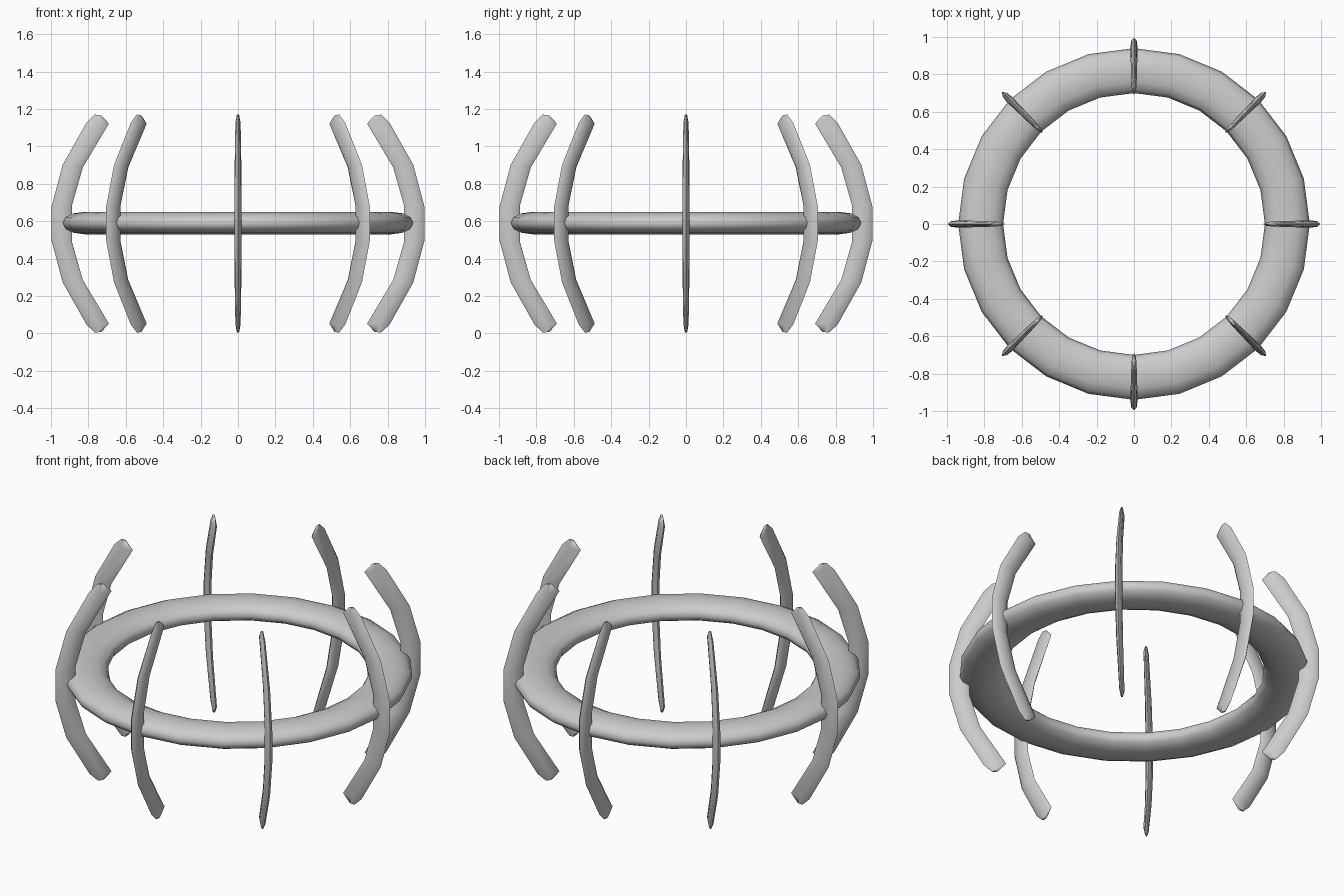
import bpy, bmesh, math
from mathutils import Vector

if "Cube" in bpy.data.objects:
    bpy.data.objects.remove(bpy.data.objects["Cube"], do_unlink=True)

grey = bpy.data.materials.new("plain_grey")
grey.use_nodes = True
colour = (0.6, 0.6, 0.6, 1)
grey.diffuse_color = colour
grey.node_tree.nodes["Principled BSDF"].inputs["Base Color"].default_value = colour

MID = 0.587  # height of the symmetry plane


def finish(ob):
    ob.data.materials.append(grey)
    bpy.ops.object.select_all(action='DESELECT')
    ob.select_set(True)
    bpy.context.view_layer.objects.active = ob
    bpy.ops.object.shade_smooth_by_angle(angle=math.radians(60))


# Flattened ring
bpy.ops.mesh.primitive_torus_add(major_segments=24, minor_segments=12,
                                 major_radius=0.82, minor_radius=0.12)
ring = bpy.context.object
ring.name = "ring"
for v in ring.data.vertices:
    v.co.z *= 0.5
ring.location.z = MID + 0.003
finish(ring)

# Rib half: outer (radius, height), inner (radius, height), half thickness
HALF = [
    ((0.997, 0.09), (0.887, 0.10), 0.020),
    ((0.937, 0.315), (0.83, 0.30), 0.018),
    ((0.81, 0.54), (0.69, 0.535), 0.014),
    ((0.765, 0.583), (0.73, 0.578), 0.006),
]


def mirror(p):
    return (p[0], -p[1])


STATIONS = [(mirror(o), mirror(i), t) for o, i, t in reversed(HALF)] + HALF


def rib_mesh(sides=8):
    bm = bmesh.new()
    loops = []
    for outer, inner, thick in STATIONS:
        o = Vector((outer[0], 0, outer[1]))
        i = Vector((inner[0], 0, inner[1]))
        loop = []
        for k in range(sides):
            a = math.tau * k / sides
            across = Vector((0, thick * math.sin(a), 0))
            loop.append(bm.verts.new((o + i) / 2 + (o - i) / 2 * math.cos(a) + across))
        loops.append(loop)
    for low, high in zip(loops, loops[1:]):
        for k in range(sides):
            n = (k + 1) % sides
            bm.faces.new((low[k], low[n], high[n], high[k]))
    bm.faces.new(loops[0])
    bm.faces.new(loops[-1])
    bmesh.ops.recalc_face_normals(bm, faces=bm.faces)
    mesh = bpy.data.meshes.new("rib")
    bm.to_mesh(mesh)
    bm.free()
    return mesh


# Eight curved ribs around the ring
for n in range(8):
    rib = bpy.data.objects.new(f"curved_rib_{n + 1}", rib_mesh())
    bpy.context.collection.objects.link(rib)
    rib.location.z = MID
    rib.rotation_euler.z = n * math.tau / 8
    finish(rib)
